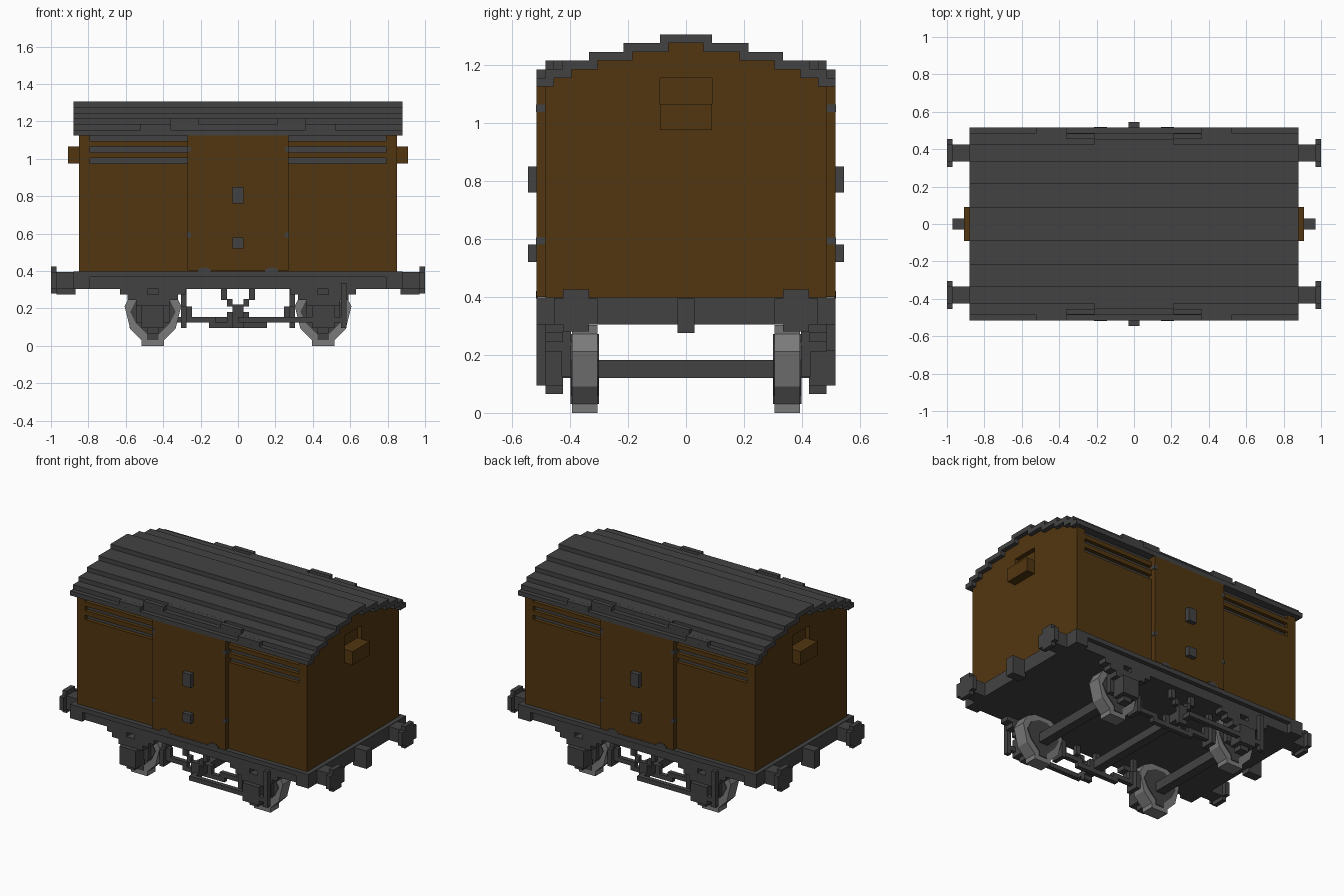
import bpy
import bmesh

cube = bpy.data.objects.get("Cube")
if cube:
    bpy.data.objects.remove(cube, do_unlink=True)

U = 2 / 66  # one block


def material(name, rgb):
    m = bpy.data.materials.new(name)
    m.use_nodes = True
    m.diffuse_color = (*rgb, 1)
    m.node_tree.nodes["Principled BSDF"].inputs["Base Color"].default_value = (*rgb, 1)
    return m


BROWN = material("brown_planks", (0.083, 0.037, 0.005))
GREY = material("dark_grey_metal", (0.055, 0.055, 0.055))
LIGHT = material("light_grey_steel", (0.195, 0.195, 0.195))


def finish(name, bm, mat):
    bmesh.ops.recalc_face_normals(bm, faces=bm.faces)
    me = bpy.data.meshes.new(name)
    bm.to_mesh(me)
    bm.free()
    me.materials.append(mat)
    ob = bpy.data.objects.new(name, me)
    bpy.context.collection.objects.link(ob)
    return ob


def boxes(name, mat, specs, signs=((1, 1),)):
    """Boxes given as (x0, x1, y0, y1, z0, z1), repeated with flipped x / y signs."""
    bm = bmesh.new()
    for sx, sy in signs:
        for x0, x1, y0, y1, z0, z1 in specs:
            vs = bmesh.ops.create_cube(bm, size=1)["verts"]
            for v in vs:
                v.co.x = sx * ((x0 + x1) / 2 + v.co.x * (x1 - x0))
                v.co.y = sy * ((y0 + y1) / 2 + v.co.y * (y1 - y0))
                v.co.z = (z0 + z1) / 2 + v.co.z * (z1 - z0)
    return finish(name, bm, mat)


def prisms(name, mat, outlines, axis, spans):
    """Extrude 2D outlines (h, z) along x or y over each span."""
    bm = bmesh.new()
    for a, b in spans:
        for pts in outlines:
            co = [(a, h, z) if axis == "x" else (h, a, z) for h, z in pts]
            f = bm.faces.new([bm.verts.new(c) for c in co])
            ext = bmesh.ops.extrude_face_region(bm, geom=[f])["geom"]
            d = (b - a, 0, 0) if axis == "x" else (0, b - a, 0)
            bmesh.ops.translate(bm, vec=d, verts=[g for g in ext if isinstance(g, bmesh.types.BMVert)])
    return finish(name, bm, mat)


def mirrored(pts):
    return pts + [(-h, z) for h, z in reversed(pts)]


X2 = ((1, 1), (-1, 1))
Y2 = ((1, 1), (1, -1))
ALL = ((1, 1), (-1, 1), (1, -1), (-1, -1))
TURN = ((1, -1), (-1, 1))

# Stepped roof curve: (half width, height) from the eaves up
under = [(0.485, 1.125), (0.455, 1.155), (0.395, 1.185), (0.305, 1.215), (0.185, 1.245), (0.06, 1.275)]
outer = [(h + U, z + U) for h, z in under]


def stairs(steps):
    pts = []
    for i, (h, z) in enumerate(steps):
        pts.append((h, z))
        if i + 1 < len(steps):
            pts.append((steps[i + 1][0], z))
    return pts


# Roof shell
top, low = stairs(outer), stairs(under)
prisms("roof", GREY, [[(0.515, 1.125)] + top + [(-h, z) for h, z in reversed(top)]
       + [(-0.515, 1.125), (-0.485, 1.125)] + [(-h, z) for h, z in low[1:]]
       + list(reversed(low[1:])) + [(0.485, 1.125)]], "x", [(-0.88, 0.88)])

# Rain strips stepping down towards the ends
boxes("rain_strip_middle", GREY, [(-0.21, 0.21, 0.425, 0.455, 1.185, 1.215)], Y2)
boxes("rain_strip_ends", GREY, [(0.21, 0.36, 0.455, 0.485, 1.185, 1.215),
                                (0.36, 0.52, 0.485, 0.515, 1.155, 1.185)], ALL)

# Body core and the end walls with a recessed opening
core = [(0.455, 0.395), (0.455, 1.125)] + low[2:]
prisms("body_core", BROWN, [mirrored(core)], "x", [(-0.82, 0.82)])
half = [(0, 0.395), (0.485, 0.395)] + low + [(0, 1.275), (0, 1.155), (0.09, 1.155), (0.09, 0.975), (0, 0.975)]
prisms("end_walls", BROWN, [half, [(-h, z) for h, z in half]], "x", [(0.82, 0.85), (-0.85, -0.82)])
boxes("end_vent_hoods", BROWN, [(0.82, 0.91, -0.09, 0.09, 0.975, 1.065)], X2)

# Side walls with slots for the vents
boxes("side_walls", BROWN, [(0, 0.82, 0.455, 0.485, 0.395, 0.975),
                            (0.79, 0.82, 0.455, 0.485, 0.975, 1.125),
                            (0, 0.27, 0.455, 0.485, 0.975, 1.125),
                            (0.27, 0.79, 0.455, 0.485, 1.005, 1.035),
                            (0.27, 0.79, 0.455, 0.485, 1.065, 1.095)], ALL)
boxes("vent_slots", GREY, [(0.27, 0.79, 0.453, 0.46, z, z + U) for z in (0.975, 1.035, 1.095)], ALL)

# Doors with fittings
boxes("doors", BROWN, [(-0.27, 0.27, 0.485, 0.515, 0.4, 1.125)], Y2)
boxes("door_hinges", GREY, [(0.252, 0.274, 0.487, 0.517, z, z + 0.025) for z in (0.58, 1.038)], ALL)
boxes("door_handles", GREY, [(-0.03, 0.03, 0.51, 0.545, 0.76, 0.85),
                             (-0.03, 0.03, 0.51, 0.545, 0.52, 0.58)], Y2)
boxes("door_stops", GREY, [(0.145, 0.215, 0.51, 0.518, 0.395, 0.41),
                           (0.16, 0.2, 0.51, 0.518, 0.41, 0.42)], ALL)

# Underframe: floor, side flanges, end beams
boxes("floor", GREY, [(-0.85, 0.85, -0.485, 0.485, 0.305, 0.398)])
boxes("side_flanges", GREY, [(-0.85, 0.85, 0.48, 0.515, 0.368, 0.398)], Y2)
boxes("end_beams", GREY, [(0.79, 0.88, -0.515, 0.515, 0.305, 0.398)], X2)

# Buffers and coupling hooks
boxes("buffer_shafts", GREY, [(0.87, 0.975, 0.335, 0.425, 0.305, 0.395)], ALL)
head = [(0.335, 0.28), (0.425, 0.28), (0.425, 0.305), (0.455, 0.305), (0.455, 0.395), (0.425, 0.395),
        (0.425, 0.425), (0.335, 0.425), (0.335, 0.395), (0.305, 0.395), (0.305, 0.305), (0.335, 0.305)]
prisms("buffer_heads", GREY, [head, [(-h, z) for h, z in head]], "x", [(0.97, 1), (-1, -0.97)])
boxes("coupling_hooks", GREY, [(0.87, 0.97, -0.03, 0.03, 0.275, 0.395)], X2)


# Wheels: blocky discs with a darker centre
def disc(cx, z0, widths):
    pts = []
    for i, w in enumerate(widths):
        for z in (z0 + i * U, z0 + (i + 1) * U):
            if len(pts) > 1 and pts[-1][0] == w * U:
                pts.pop()
            pts.append((w * U, z))
    return [(cx + h, z) for h, z in mirrored(pts)]


AX = 0.455
prisms("wheels", LIGHT, [disc(s * AX, 0, [2, 4, 4, 5, 5, 5, 5, 4, 4, 2]) for s in (-1, 1)],
       "y", [(0.305, 0.393), (-0.393, -0.305)])
prisms("wheel_centres", GREY, [disc(s * AX, U, [1, 3, 3, 4, 4, 3, 3, 1]) for s in (-1, 1)],
       "y", [(0.3, 0.398), (-0.398, -0.3)])
boxes("axles", GREY, [(AX - U, AX + U, -0.45, 0.45, 0.12, 0.182)], X2)

# Axle boxes, hangers and leaf springs
boxes("axle_hangers", GREY, [(AX - 0.09, AX + 0.09, 0.397, 0.43, 0.125, 0.305)], ALL)
boxes("axle_boxes", GREY, [(AX - 0.06, AX + 0.06, 0.425, 0.515, 0.095, 0.215),
                           (AX - 0.03, AX + 0.03, 0.425, 0.485, 0.065, 0.095)], ALL)
boxes("leaf_springs", GREY, [(AX - 0.175, AX - 0.03, 0.425, 0.485, 0.275, 0.305),
                             (AX + 0.03, AX + 0.175, 0.425, 0.485, 0.275, 0.305),
                             (AX - 0.135, AX + 0.135, 0.425, 0.485, 0.245, 0.275),
                             (AX - 0.09, AX + 0.09, 0.425, 0.485, 0.212, 0.245)], ALL)

# Brake gear between the wheels
boxes("brake_hangers", GREY, [(0.06, 0.09, 0.425, 0.455, 0.245, 0.306),
                              (0.03, 0.06, 0.425, 0.455, 0.21, 0.25),
                              (0, 0.03, 0.425, 0.455, 0.095, 0.22)], ALL)
boxes("brake_cross_shaft", GREY, [(-0.03, 0.03, -0.455, 0.455, 0.125, 0.18)])
boxes("brake_rods", GREY, [(0, 0.155, 0.335, 0.365, 0.095, 0.125),
                           (0.03, 0.06, 0.335, 0.365, 0.125, 0.18),
                           (0.12, 0.25, 0.335, 0.365, 0.125, 0.155)], ALL)
boxes("brake_blocks", GREY, [(0.275, 0.305, 0.305, 0.395, 0.095, 0.21),
                             (0.245, 0.275, 0.335, 0.365, 0.125, 0.21),
                             (0.275, 0.305, 0.335, 0.365, 0.21, 0.306)], ALL)

# Hand brake levers and their guards, one per side at opposite ends
boxes("brake_levers", GREY, [(0, 0.55, 0.485, 0.515, 0.125, 0.155),
                             (0, 0.03, 0.45, 0.49, 0.125, 0.155)], TURN)
boxes("lever_guards", GREY, [(0.55, 0.58, 0.485, 0.515, 0.095, 0.335)], TURN)
